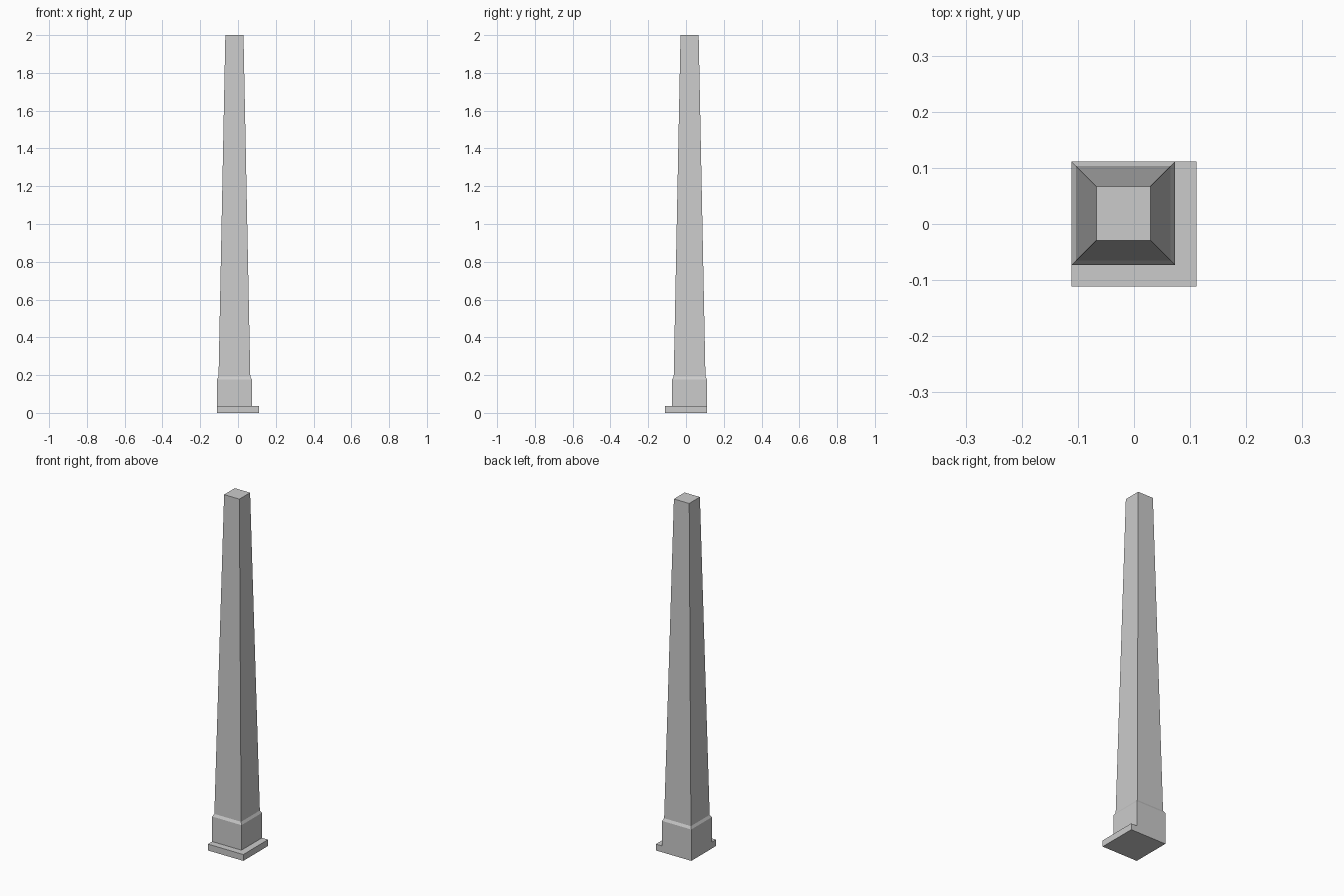
import bpy, bmesh

if "Cube" in bpy.data.objects:
    bpy.data.objects.remove(bpy.data.objects["Cube"])


def square_stack(name, cx, cy, sections):
    """Closed solid lofted through square sections given as (z, half width)."""
    bm = bmesh.new()
    rings = [[bm.verts.new((cx + sx * h, cy + sy * h, z))
              for sx, sy in ((-1, -1), (1, -1), (1, 1), (-1, 1))]
             for z, h in sections]
    bm.faces.new(rings[0][::-1])
    bm.faces.new(rings[-1])
    for a, b in zip(rings, rings[1:]):
        for i in range(4):
            j = (i + 1) % 4
            bm.faces.new((a[i], a[j], b[j], b[i]))
    mesh = bpy.data.meshes.new(name)
    bm.to_mesh(mesh)
    bm.free()
    obj = bpy.data.objects.new(name, mesh)
    bpy.context.collection.objects.link(obj)
    return obj


# Flat square plinth on the ground
square_stack("plinth", 0, 0, [(0, 0.111), (0.036, 0.111)])

# Pillar set into one corner: base block, sloped shoulder, tapering shaft
square_stack("pillar", -0.019, 0.019,
             [(0.036, 0.092), (0.178, 0.092), (0.192, 0.084), (2.0, 0.048)])
